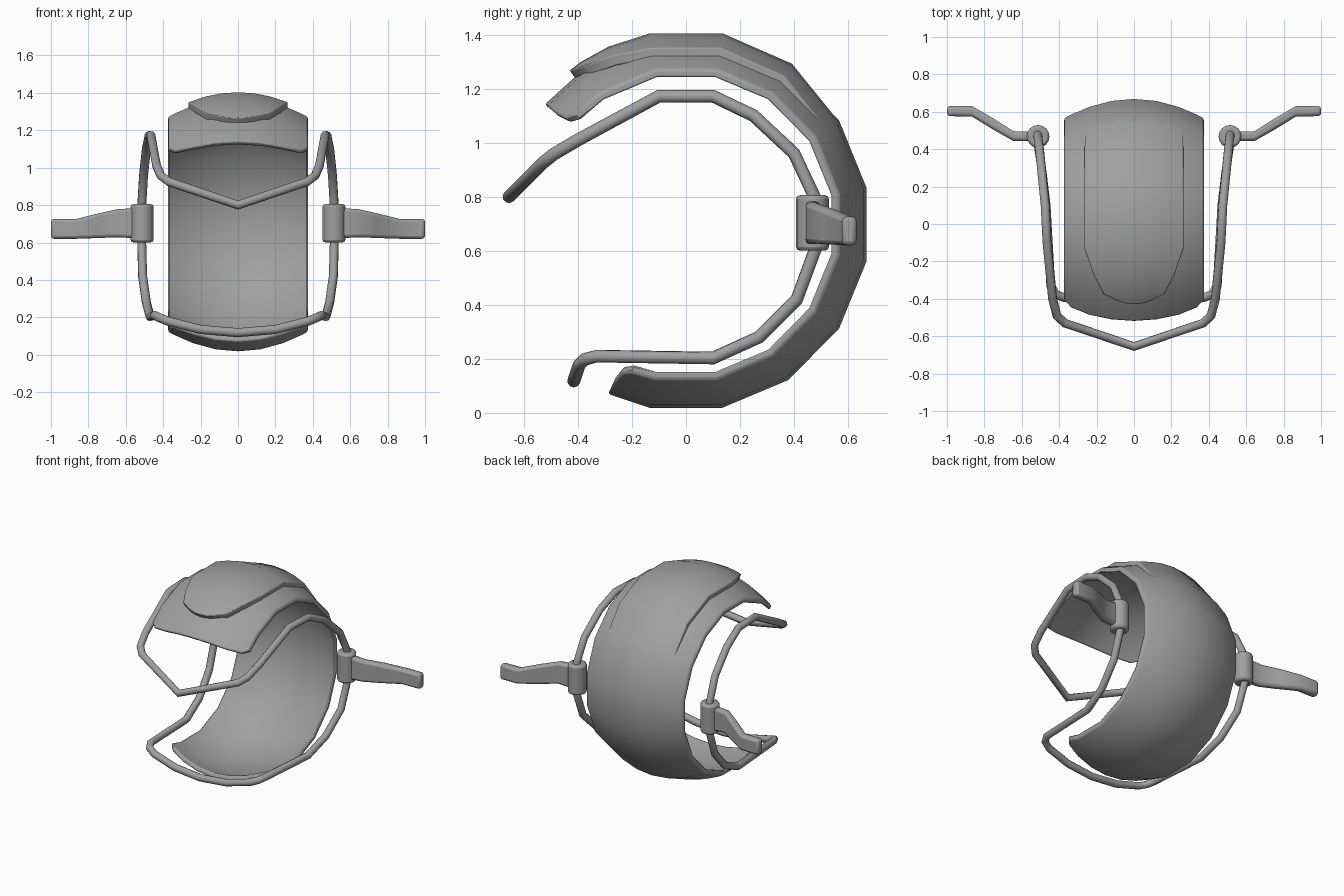
import bpy, bmesh, math
from math import radians, sin, cos
from mathutils import Vector

old = bpy.data.objects.get("Cube")
if old:
    bpy.data.objects.remove(old, do_unlink=True)

grey = bpy.data.materials.new("plain_grey")
grey.use_nodes = True
grey.diffuse_color = (0.35, 0.35, 0.35, 1)
grey.node_tree.nodes["Principled BSDF"].inputs["Base Color"].default_value = grey.diffuse_color

AXIS_Z = 0.697   # height of the axis the shell curls around
HALF_W = 0.373


def finish(bm, name, bevel=0.0, angle=40):
    bmesh.ops.recalc_face_normals(bm, faces=bm.faces)
    mesh = bpy.data.meshes.new(name)
    bm.to_mesh(mesh)
    bm.free()
    obj = bpy.data.objects.new(name, mesh)
    bpy.context.collection.objects.link(obj)
    mesh.materials.append(grey)
    if bevel:
        mod = obj.modifiers.new("soft_edges", "BEVEL")
        mod.width, mod.segments = bevel, 2
        mod.limit_method, mod.angle_limit = "ANGLE", radians(50)
    bpy.ops.object.select_all(action="DESELECT")
    obj.select_set(True)
    bpy.context.view_layer.objects.active = obj
    bpy.ops.object.shade_smooth_by_angle(angle=radians(angle))
    return obj


def bridge(bm, a, b, closed=True):
    n = len(a)
    for i in range(n if closed else n - 1):
        j = (i + 1) % n
        bm.faces.new((a[i], a[j], b[j], b[i]))


def radius(x):
    return 0.692 - 0.107 * (x / HALF_W) ** 2


def on_arc(x, deg, r):
    t = radians(deg)
    return Vector((x, r * cos(t) * 0.985, AXIS_Z + r * sin(t)))


def curved_slab(name, rows, lift, depth, bevel):
    """Closed slab from rows of (x, angle); lift per row, depth inward."""
    bm = bmesh.new()
    loops = []
    for row, up in zip(rows, lift):
        top = [bm.verts.new(on_arc(x, a, radius(x) + up)) for x, a in row]
        low = [bm.verts.new(on_arc(x, a, radius(x) - depth)) for x, a in row]
        loops.append(top + low[::-1])
    for a, b in zip(loops, loops[1:]):
        bridge(bm, a, b)
    for loop in (loops[0], loops[-1]):
        n = len(loop)
        for i in range(n // 2 - 1):
            bm.faces.new((loop[i], loop[i + 1], loop[n - 2 - i], loop[n - 1 - i]))
    return finish(bm, name, bevel)


# Main shell: a barrel-shaped band open at the front
half = [0.0, 0.12, 0.24, 0.335, HALF_W]
columns = [-x for x in half[:0:-1]] + half
angles = [-101.25 + 22.5 * i for i in range(11)]


def corner(x):
    return 4.5 * max(0, (abs(x) - 0.3) / (HALF_W - 0.3)) ** 2


shell_rows = [[(x, -115 + corner(x)) for x in columns]]
shell_rows += [[(x, a) for x in columns] for a in angles]
shell_rows += [[(x, 140 - corner(x)) for x in columns]]
curved_slab("shell", shell_rows, [0] * len(shell_rows), 0.032, 0.009)

# Crown pad: raised panel that narrows to the front and fades into the back
pad_rows, pad_lift = [], []
for a, w, up, bow in ((33.75, 0.262, -0.003, 0), (56.25, 0.264, 0.024, 0),
                      (78.75, 0.265, 0.028, 0), (101.25, 0.265, 0.028, 0),
                      (114, 0.215, 0.028, 0), (123.75, 0.165, 0.028, 1),
                      (127.5, 0.125, 0.026, 3)):
    pad_rows.append([(u / 3 * w, a - bow * (u / 3) ** 2) for u in range(-3, 4)])
    pad_lift.append(up)
curved_slab("crown_pad", pad_rows, pad_lift, 0.012, 0.01)

# Tube frame: one closed loop, mirrored from its left half
side = [(0.37, -0.53, 0.925), (0.412, -0.49, 0.957), (0.435, -0.40, 1.01),
        (0.465, -0.1, 1.172), (0.475, 0.1, 1.172), (0.49, 0.25, 1.10),
        (0.505, 0.4, 0.96), (0.515, 0.48, 0.79), (0.515, 0.48, 0.61),
        (0.51, 0.41, 0.42), (0.49, 0.27, 0.28), (0.47, 0.1, 0.203),
        (0.445, -0.33, 0.21), (0.42, -0.375, 0.198), (0.37, -0.395, 0.178),
        (0.2, -0.41, 0.135)]
path = [(0, -0.655, 0.80)] + side + [(0, -0.415, 0.118)]
path += [(-x, y, z) for x, y, z in reversed(side)]
path = [Vector(p) for p in path]
bm = bmesh.new()
rings = []
for i, p in enumerate(path):
    d_in = (p - path[i - 1]).normalized()
    d_out = (path[(i + 1) % len(path)] - p).normalized()
    t = (d_in + d_out).normalized()
    # The loop always turns around its middle, so that sets the ring's twist
    out = p - Vector((0, 0, 0.68))
    u = (out - t * out.dot(t)).normalized()
    v = t.cross(u)
    rings.append([bm.verts.new(p + 0.024 * (u * cos(k * math.pi / 5) + v * sin(k * math.pi / 5)))
                  for k in range(10)])
for i, ring in enumerate(rings):
    bridge(bm, rings[i - 1], ring)
finish(bm, "tube_frame", angle=60)

# Clamps and side arms
for s, label in ((1, "left"), (-1, "right")):
    bm = bmesh.new()
    bmesh.ops.create_cone(bm, cap_ends=True, segments=16, radius1=0.061,
                          radius2=0.061, depth=0.205)
    bmesh.ops.translate(bm, verts=bm.verts, vec=(s * 0.513, 0.468, 0.703))
    finish(bm, label + "_clamp", 0.014)

    bm = bmesh.new()
    loops = []
    for x, y, half_t, low, high in ((0.53, 0.468, 0.026, 0.622, 0.785),
                                    (0.645, 0.47, 0.026, 0.628, 0.778),
                                    (0.75, 0.533, 0.03, 0.624, 0.755),
                                    (0.865, 0.602, 0.028, 0.62, 0.726),
                                    (1.0, 0.604, 0.027, 0.62, 0.726)):
        loops.append([bm.verts.new((s * x, y + dy * half_t, z))
                      for dy, z in ((-1, low), (1, low), (1, high), (-1, high))])
    for a, b in zip(loops, loops[1:]):
        bridge(bm, a, b)
    bm.faces.new(loops[0])
    bm.faces.new(loops[-1])
    finish(bm, label + "_arm", 0.016)
